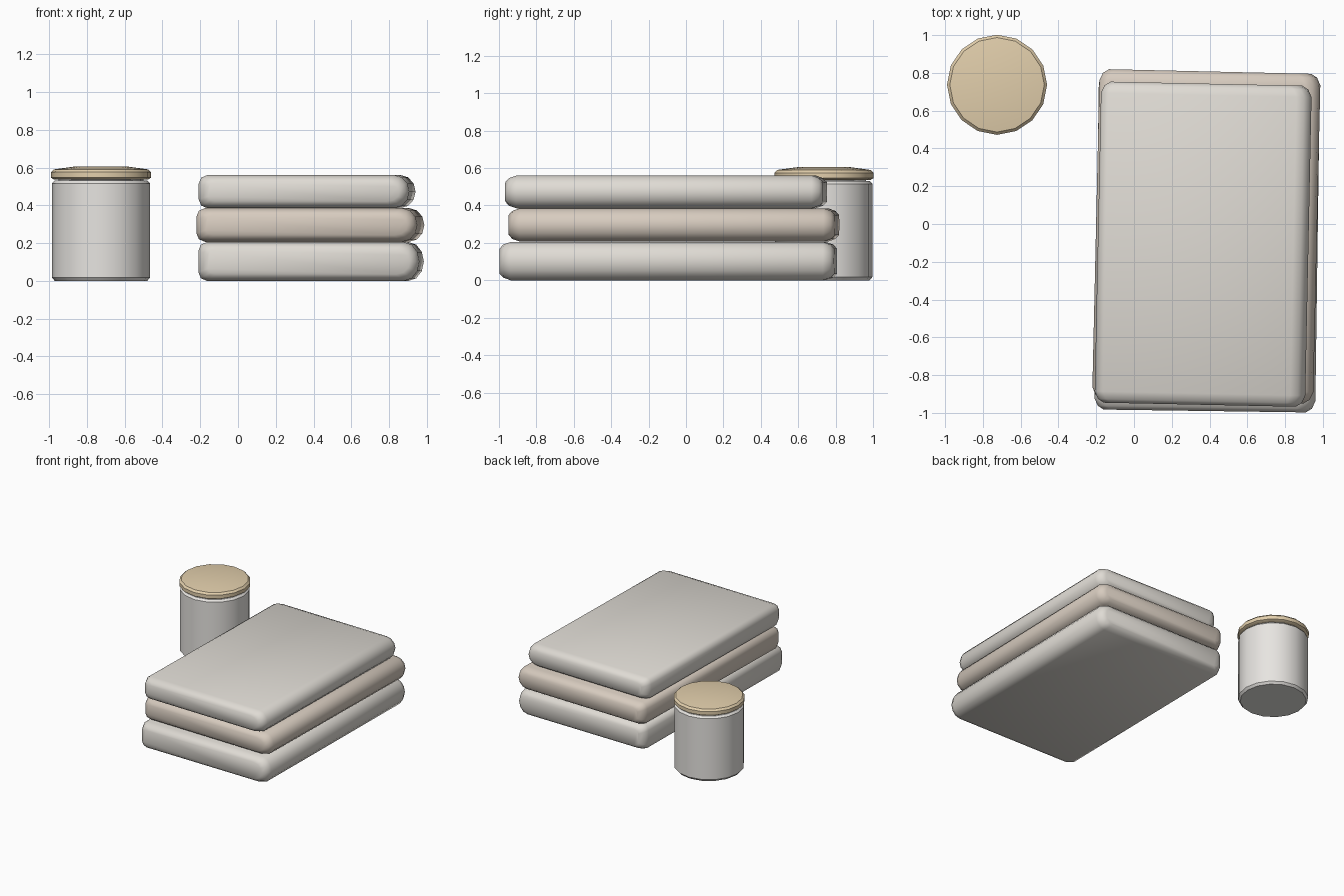
import bpy, bmesh, math
from math import cos, sin, pi

if "Cube" in bpy.data.objects:
    bpy.data.objects.remove(bpy.data.objects["Cube"])


def material(name, rgb):
    m = bpy.data.materials.new(name)
    m.diffuse_color = (*rgb, 1)
    m.use_nodes = True
    m.node_tree.nodes["Principled BSDF"].inputs["Base Color"].default_value = m.diffuse_color
    return m


def skin(name, rings, mat, loc=(0, 0, 0), rot=0, angle=35):
    # closed solid through a list of equal-length rings, capped at both ends
    bm = bmesh.new()
    loops = [[bm.verts.new(p) for p in ring] for ring in rings]
    n = len(loops[0])
    for a, b in zip(loops, loops[1:]):
        for i in range(n):
            j = (i + 1) % n
            bm.faces.new((a[i], a[j], b[j], b[i]))
    bm.faces.new(loops[0][::-1])
    bm.faces.new(loops[-1])
    bmesh.ops.recalc_face_normals(bm, faces=bm.faces)
    mesh = bpy.data.meshes.new(name)
    bm.to_mesh(mesh)
    bm.free()
    mesh.materials.append(mat)
    ob = bpy.data.objects.new(name, mesh)
    bpy.context.collection.objects.link(ob)
    ob.location = loc
    ob.rotation_euler.z = math.radians(rot)
    bpy.ops.object.select_all(action='DESELECT')
    ob.select_set(True)
    bpy.context.view_layer.objects.active = ob
    bpy.ops.object.shade_smooth_by_angle(angle=math.radians(angle))
    return ob


def lathe(name, profile, mat, loc, sides=16):
    rings = [[(r * cos(2 * pi * i / sides), r * sin(2 * pi * i / sides), z)
              for i in range(sides)] for r, z in profile]
    return skin(name, rings, mat, loc)


def towel(name, mat, cx, cy, z0, w, d, h, rot):
    # cross-section: soft corners on the left, rounded fold on the right
    hw, hh, c, f = w / 2, h / 2, 0.045, 0.08
    fold = [(hw - f + f * cos(t), hh * sin(t))
            for t in [-pi / 2 + pi * k / 6 for k in range(7)]]
    k = c * 0.3
    left = [(-hw + c, hh), (-hw + k, hh - k), (-hw, hh - c),
            (-hw, -hh + c), (-hw + k, -hh + k), (-hw + c, -hh)]
    prof = fold + left
    # sections along the length: (inset from end, x inset, z inset)
    ends = [(0, 0.05, 0.035), (0.02, 0.018, 0.014), (0.06, 0, 0)]
    sections = [(-d / 2 + e, ix, iz) for e, ix, iz in ends]
    sections += [(-y, ix, iz) for y, ix, iz in reversed(sections)]
    rings = [[(x * (1 - ix / hw), y, z * (1 - iz / hh)) for x, z in prof]
             for y, ix, iz in sections]
    return skin(name, rings, mat, (cx, cy, z0 + hh), rot, 40)


grey = material("grey_cloth", (0.74, 0.71, 0.66))
beige = material("beige_cloth", (0.68, 0.60, 0.52))
ceramic = material("pale_ceramic", (0.80, 0.78, 0.75))
wood = material("wood", (0.76, 0.62, 0.41))

# stack of folded towels
towel("bottom_towel", grey, 0.387, -0.095, 0.0, 1.17, 1.79, 0.205, -0.8)
towel("middle_towel", beige, 0.383, -0.065, 0.207, 1.17, 1.745, 0.178, -1.3)
towel("top_towel", grey, 0.366, -0.107, 0.385, 1.115, 1.70, 0.175, -1.2)

# jar with a narrow neck under a wooden lid
spot = (-0.725, 0.737, 0)
lathe("jar_body", [(0.245, 0), (0.26, 0.018), (0.26, 0.515), (0.245, 0.53),
                   (0.225, 0.53), (0.225, 0.54)], ceramic, spot)
lathe("jar_lid", [(0.25, 0.537), (0.265, 0.546), (0.265, 0.575),
                  (0.25, 0.59), (0.14, 0.605)], wood, spot)
